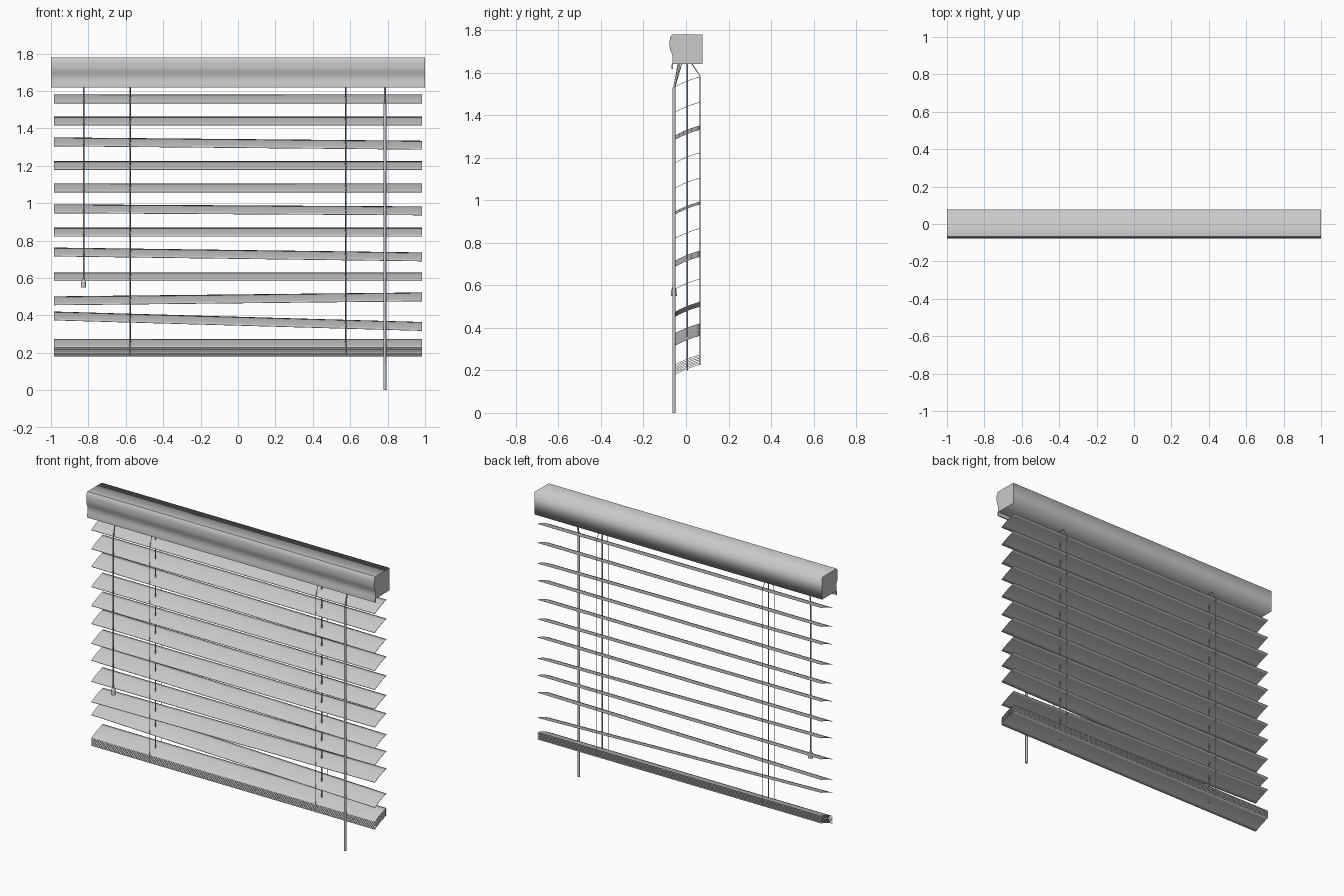
import bpy, bmesh, math

cube = bpy.data.objects.get("Cube")
if cube:
    bpy.data.objects.remove(cube, do_unlink=True)

GREY = (0.588, 0.588, 0.588, 1)
mat = bpy.data.materials.new("light grey")
mat.use_nodes = True
mat.diffuse_color = GREY
mat.node_tree.nodes["Principled BSDF"].inputs["Base Color"].default_value = GREY


def add(name, mesh):
    mesh.materials.clear()
    mesh.materials.append(mat)
    ob = bpy.data.objects.new(name, mesh)
    bpy.context.collection.objects.link(ob)
    return ob


def extrude(name, profile, half, z_right=0, z_left=0, sharp=()):
    """Sweep a (y, z) profile along x, with a height shift at each end."""
    bm = bmesh.new()
    a = [bm.verts.new((-half, y, z + z_right)) for y, z in profile]
    b = [bm.verts.new((half, y, z + z_left)) for y, z in profile]
    n = len(profile)
    for i in range(n):
        j = (i + 1) % n
        bm.faces.new((a[i], a[j], b[j], b[i])).smooth = True
    bm.faces.new(a)
    bm.faces.new(b)
    for i in sharp:
        bm.edges.get((a[i], b[i])).smooth = False
    bmesh.ops.recalc_face_normals(bm, faces=bm.faces)
    mesh = bpy.data.meshes.new(name)
    bm.to_mesh(mesh)
    bm.free()
    return add(name, mesh)


def tube(name, points, radius, resolution=0):
    """Round cord along a path, turned into a mesh."""
    cu = bpy.data.curves.new(name + "_path", "CURVE")
    cu.dimensions = "3D"
    cu.bevel_depth = radius
    cu.bevel_resolution = resolution
    cu.use_fill_caps = True
    sp = cu.splines.new("POLY")
    sp.points.add(len(points) - 1)
    for p, co in zip(sp.points, points):
        p.co = (*co, 1)
    tmp = bpy.data.objects.new(name + "_path", cu)
    bpy.context.collection.objects.link(tmp)
    deps = bpy.context.evaluated_depsgraph_get()
    mesh = bpy.data.meshes.new_from_object(tmp.evaluated_get(deps))
    bpy.data.objects.remove(tmp, do_unlink=True)
    ob = add(name, mesh)
    mesh.shade_smooth()
    return ob


# Head rail with moulded front and hanging lip
rail = [(0.077, 1.78), (-0.066, 1.78), (-0.074, 1.768), (-0.077, 1.75),
        (-0.077, 1.725), (-0.074, 1.705), (-0.066, 1.688), (-0.063, 1.67),
        (-0.064, 1.65), (-0.068, 1.635), (-0.068, 1.617), (-0.06, 1.617),
        (-0.06, 1.64), (0.077, 1.64)]
extrude("head_rail", rail, 1.0, sharp=(1, 10, 11, 12))

# Crowned slat cross-section, front edge low and back edge high
FRONT, BACK, RISE, CROWN, THICK, STEPS = -0.049, 0.065, 0.045, 0.004, 0.0025, 6


def slat_line(dz):
    line = []
    for i in range(STEPS + 1):
        t = i / STEPS
        z = RISE * (t - 0.5) + CROWN * 4 * t * (1 - t)
        line.append((FRONT + (BACK - FRONT) * t, z + dz))
    return line


slat = slat_line(0) + slat_line(-THICK)[::-1]

# Hanging slats: centre height at the right end and the left end
heights = [(1.559, 1.559), (1.44, 1.44), (1.329, 1.311), (1.202, 1.202),
           (1.083, 1.083), (0.971, 0.96), (0.846, 0.846), (0.74, 0.714),
           (0.608, 0.608), (0.479, 0.5), (0.398, 0.342)]
for i, (zr, zl) in enumerate(heights):
    extrude(f"slat_{i + 1}", slat, 0.985, zr, zl)

# Pile of slats resting at the bottom
for i in range(7):
    z = 0.206 + i * 0.0075
    extrude(f"stacked_slat_{i + 1}", slat, 0.985, z, z)

# Ladder cords at front and back, lift cord in the middle
for side, x in (("right", -0.577), ("left", 0.577)):
    tube(f"{side}_front_ladder_cord",
         [(x, -0.051, 0.18), (x, -0.051, 1.535), (x, -0.02, 1.645)], 0.002)
    tube(f"{side}_back_ladder_cord",
         [(x, 0.066, 0.225), (x, 0.066, 1.585), (x, 0.026, 1.645)], 0.002)
    tube(f"{side}_lift_cord", [(x, 0.006, 0.2), (x, 0.006, 1.645)], 0.004, 1)

# Tilt wand
WX = 0.785
tube("tilt_wand", [(WX, -0.057, 0), (WX, -0.057, 1.53)], 0.008, 1)
tube("wand_hook", [(WX, -0.057, 1.525), (WX, -0.05, 1.56), (WX, -0.03, 1.645)],
     0.005, 1)

# Pull cord and its tassel
PX = -0.826
tube("pull_cord", [(PX, -0.057, 0.585), (PX, -0.057, 1.53), (PX, -0.035, 1.645)],
     0.004, 1)
bm = bmesh.new()
for z, depth, low, high in ((0.564, 0.03, 0.014, 0.012), (0.587, 0.016, 0.012, 0.005)):
    cone = bmesh.ops.create_cone(bm, cap_ends=True, segments=12,
                                 radius1=low, radius2=high, depth=depth)
    bmesh.ops.translate(bm, verts=cone["verts"], vec=(PX, -0.057, z))
mesh = bpy.data.meshes.new("pull_cord_tassel")
bm.to_mesh(mesh)
bm.free()
tassel = add("pull_cord_tassel", mesh)
bpy.context.view_layer.objects.active = tassel
tassel.select_set(True)
bpy.ops.object.shade_smooth_by_angle(angle=math.radians(40))
